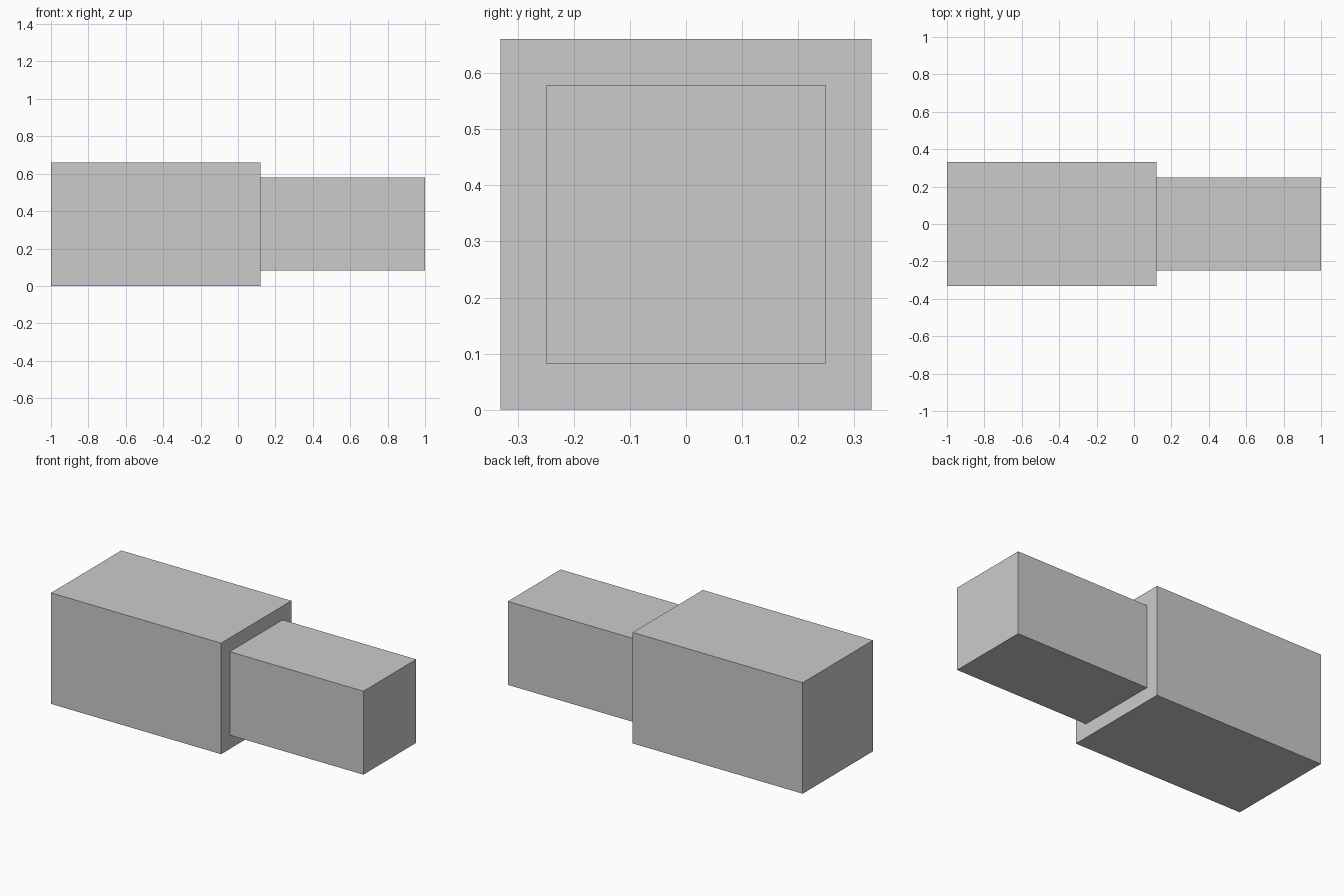
import bpy
import bmesh
from mathutils import Matrix, Vector

if "Cube" in bpy.data.objects:
    bpy.data.objects.remove(bpy.data.objects["Cube"])

HALF = 0.3305      # half width of the large block
STEP_X = 0.12      # where the block narrows
INSET = 0.082      # width of the shoulder

bm = bmesh.new()

# Large block
length = STEP_X + 1.0
size = Matrix.Diagonal((length, 2 * HALF, 2 * HALF, 1))
place = Matrix.Translation(((STEP_X - 1.0) / 2, 0, HALF))
bmesh.ops.create_cube(bm, size=1, matrix=place @ size)

# Narrower block, inset and pulled out of the right end
bm.normal_update()
end = max(bm.faces, key=lambda f: f.calc_center_median().x)
bmesh.ops.inset_region(bm, faces=[end], thickness=INSET, use_even_offset=True)
ext = bmesh.ops.extrude_discrete_faces(bm, faces=[end])
bmesh.ops.translate(bm, verts=ext["faces"][0].verts, vec=Vector((1.0 - STEP_X, 0, 0)))
bmesh.ops.recalc_face_normals(bm, faces=bm.faces)

mesh = bpy.data.meshes.new("stepped_block")
bm.to_mesh(mesh)
bm.free()
bpy.context.collection.objects.link(bpy.data.objects.new("stepped_block", mesh))
